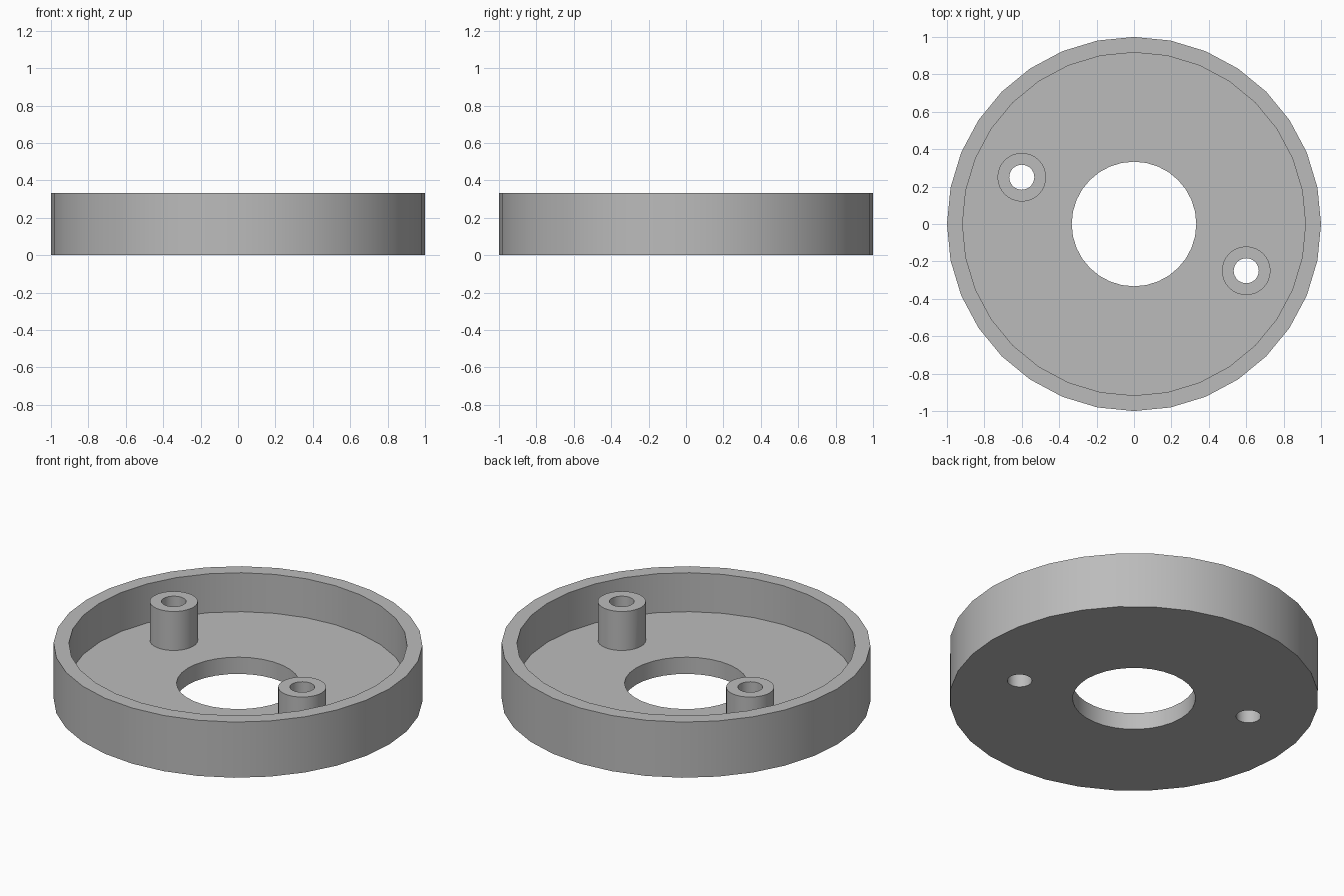
import bpy
import math

cube = bpy.data.objects.get("Cube")
if cube:
    bpy.data.objects.remove(cube, do_unlink=True)

HEIGHT, FLOOR = 0.333, 0.1
RIM_R, INNER_R, BORE_R = 1.0, 0.917, 0.333
BOSS_R, SCREW_R = 0.13, 0.067
BOSS_POS = (0.6, -0.25)

grey = bpy.data.materials.new("plain grey")
colour = (0.5, 0.5, 0.5, 1)
grey.diffuse_color = colour
grey.use_nodes = True
grey.node_tree.nodes["Principled BSDF"].inputs["Base Color"].default_value = colour


def cylinder(name, radius, low, high, x=0, y=0):
    bpy.ops.mesh.primitive_cylinder_add(
        vertices=32, radius=radius, depth=high - low,
        location=(x, y, (low + high) / 2))
    obj = bpy.context.object
    obj.name = name
    obj.data.materials.append(grey)
    return obj


def combine(target, tool, operation):
    mod = target.modifiers.new(operation.lower(), "BOOLEAN")
    mod.operation = operation
    mod.solver = "EXACT"
    mod.object = tool
    bpy.context.view_layer.objects.active = target
    bpy.ops.object.modifier_apply(modifier=mod.name)
    bpy.data.objects.remove(tool, do_unlink=True)


def smooth(obj):
    bpy.ops.object.select_all(action="DESELECT")
    obj.select_set(True)
    bpy.context.view_layer.objects.active = obj
    bpy.ops.object.shade_smooth_by_angle(angle=math.radians(30))


# Round tray: hollow from above, with a central bore
tray = cylinder("round_tray", RIM_R, 0, HEIGHT)
combine(tray, cylinder("hollow_cutter", INNER_R, FLOOR, HEIGHT + 0.2), "DIFFERENCE")
combine(tray, cylinder("bore_cutter", BORE_R, -0.2, HEIGHT), "DIFFERENCE")

# Two opposite screw bosses rising from the floor to rim height, drilled through
for side in (1, -1):
    x, y = (side * c for c in BOSS_POS)
    combine(tray, cylinder("screw_boss", BOSS_R, FLOOR / 2, HEIGHT, x, y), "UNION")
    combine(tray, cylinder("screw_cutter", SCREW_R, -0.2, HEIGHT + 0.2, x, y), "DIFFERENCE")

smooth(tray)
